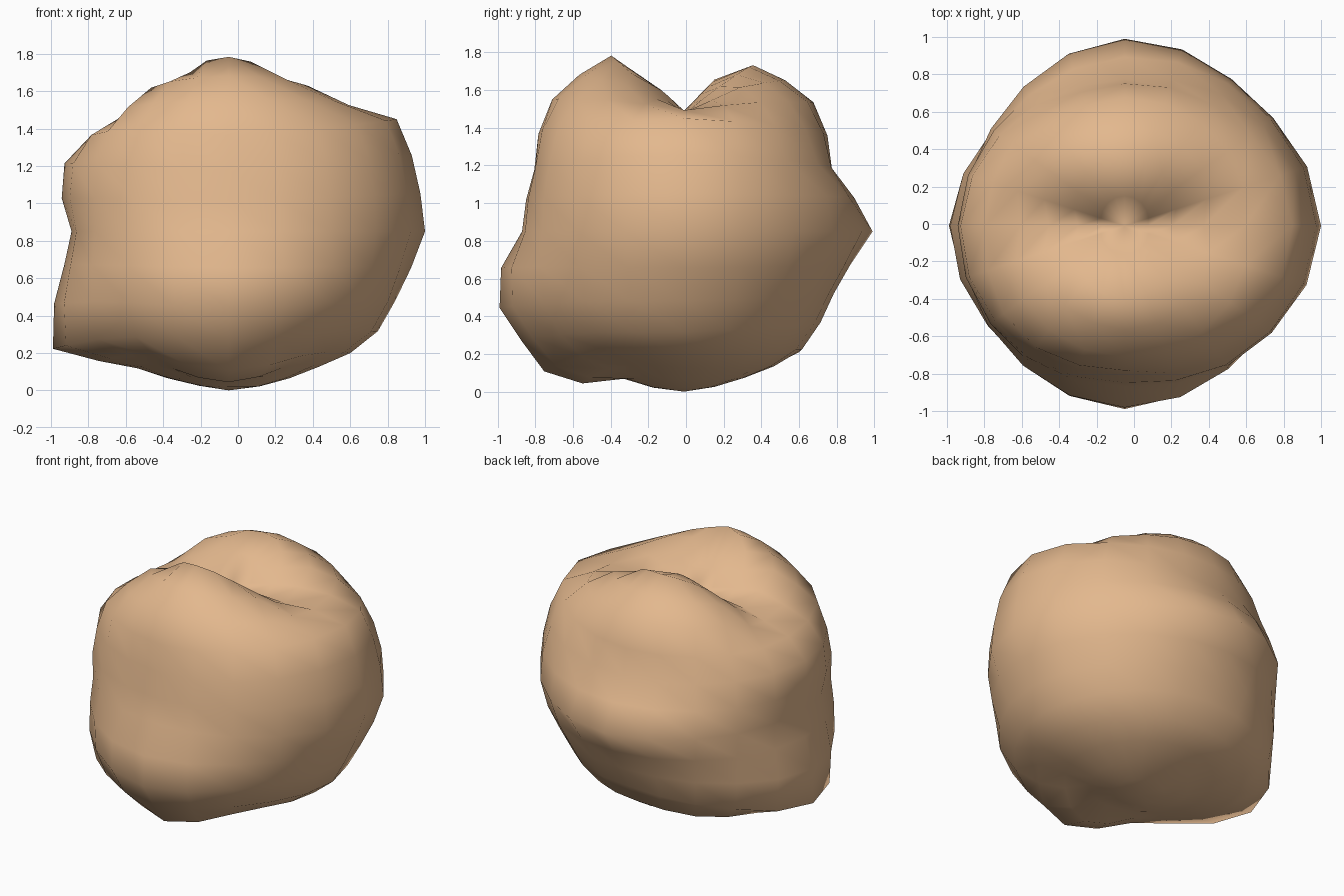
import bpy, bmesh, math

if "Cube" in bpy.data.objects:
    bpy.data.objects.remove(bpy.data.objects["Cube"])

CENTRE = (-0.05, -0.01, 0.85)
STEP = 180 / 16
NORTH, SOUTH = 0.64, 0.85   # distance of the dimpled top and of the base from the centre
CREASE = [0.28, 0.23, 0.13, 0.06]   # depth of the V groove on the upper rings
CREASE_WIDTH = 0.35

# Distance from the centre (hundredths) down each meridian, every 45 degrees from +x
MERIDIANS = [
    [92, 90, 89, 97, 108, 106, 104.5, 105, 99.5, 96.5, 96, 92, 87, 85, 84.5],    # right
    [93, 92, 94, 97, 98, 97, 97, 97, 94, 91, 91, 90, 87, 85, 84.5],              # back right
    [94.5, 95.5, 96.5, 97, 91.5, 85, 92, 100, 90, 86, 87, 88.5, 86, 84, 84],     # back
    [93, 92, 93, 93, 90, 88, 88, 90, 89, 92, 97, 95, 87, 84, 84.5],              # back left
    [91, 88, 86, 85, 90, 95, 91, 84, 89.5, 101, 113, 98, 88, 85, 84],            # left
    [92, 93, 95, 96, 97, 92, 90, 89, 93, 98, 102, 93, 87, 85, 84.5],             # front left
    [90.5, 101, 100, 99, 93, 86, 85.5, 86, 99, 106, 104, 105, 97, 84.5, 84.5],   # front
    [92, 92, 96, 99, 101, 98, 96, 95, 96, 98, 97, 92, 86, 84.5, 84.5],           # front right
]


def spline(a, b, c, d, t):
    return b + 0.5 * t * (c - a + t * (2*a - 5*b + 4*c - d + t * (3*(b - c) + d - a)))


def radius(ring, n):
    """Smooth interpolation around one ring of the lump, less the groove."""
    u = round(math.degrees(math.atan2(n.y, n.x)) / 45, 4) % 8
    i = int(u)
    vals = [MERIDIANS[(i + k) % 8][ring] for k in (-1, 0, 1, 2)]
    r = spline(*vals, u - i) / 100
    if ring < len(CREASE):
        r -= CREASE[ring] * max(0, 1 - abs(n.y) / CREASE_WIDTH)
    return r


# Lumpy stone: a sphere pushed in and out along its radii
bm = bmesh.new()
bmesh.ops.create_uvsphere(bm, u_segments=20, v_segments=16, radius=1)
for v in bm.verts:
    n = v.co.normalized()
    ring = round((90 - math.degrees(math.asin(max(-1, min(1, n.z))))) / STEP)
    if ring == 0:
        r = NORTH
    elif ring == 16:
        r = SOUTH
    else:
        r = radius(ring - 1, n)
    v.co = n * r
    v.co.x += CENTRE[0]
    v.co.y += CENTRE[1]
    v.co.z += CENTRE[2]
for f in bm.faces:
    f.smooth = True
mesh = bpy.data.meshes.new("lumpy_stone")
bm.to_mesh(mesh)
bm.free()

stone = bpy.data.objects.new("lumpy_stone", mesh)
bpy.context.collection.objects.link(stone)
mat = bpy.data.materials.new("tan_stone")
mat.diffuse_color = (0.77, 0.48, 0.27, 1)
mat.use_nodes = True
mat.node_tree.nodes["Principled BSDF"].inputs["Base Color"].default_value = mat.diffuse_color
mesh.materials.append(mat)
